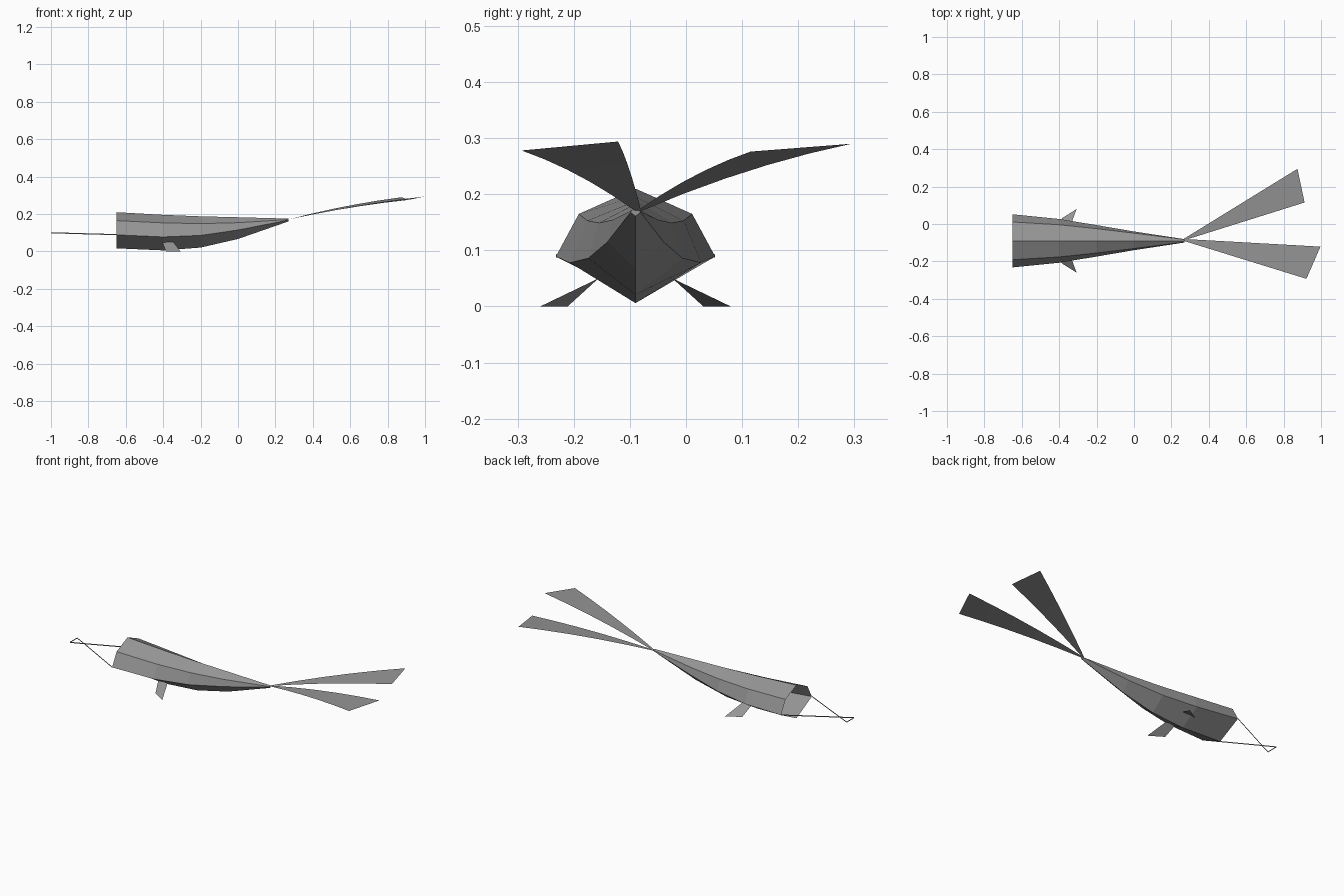
import bpy
from mathutils import Vector

if "Cube" in bpy.data.objects:
    bpy.data.objects.remove(bpy.data.objects["Cube"])

CY = -0.09  # y of the body's mirror plane

grey = bpy.data.materials.new("mid_grey")
grey.diffuse_color = (0.3, 0.3, 0.3, 1)
grey.use_nodes = True
grey.node_tree.nodes["Principled BSDF"].inputs["Base Color"].default_value = grey.diffuse_color


def add_mesh(name, verts, faces):
    mesh = bpy.data.meshes.new(name)
    mesh.from_pydata(verts, [], faces)
    mesh.materials.append(grey)
    obj = bpy.data.objects.new(name, mesh)
    bpy.context.collection.objects.link(obj)
    return obj


def strip(name, left, right):
    """Flat-faced strip between two rails of points."""
    n = len(left)
    faces = [(i, i + 1, n + i + 1, n + i) for i in range(n - 1)]
    return add_mesh(name, list(left) + list(right), faces)


# Body: six-sided tapering shell, open at the wide end
# station: x, top z, shoulder half width, shoulder z, side half width, side z, keel z
stations = [
    (-0.65, 0.210, 0.101, 0.165, 0.142, 0.089, 0.017),
    (-0.40, 0.196, 0.086, 0.153, 0.117, 0.078, 0.006),
    (-0.20, 0.188, 0.065, 0.149, 0.084, 0.086, 0.021),
    (0.00, 0.183, 0.041, 0.154, 0.050, 0.115, 0.067),
    (0.27, 0.176, 0.007, 0.171, 0.009, 0.168, 0.161),
]
verts, faces = [], []
for x, top, sw, sz, w, z, keel in stations:
    verts += [(x, CY, top), (x, CY + sw, sz), (x, CY + w, z),
              (x, CY, keel), (x, CY - w, z), (x, CY - sw, sz)]
for r in range(len(stations) - 1):
    for k in range(6):
        a, b = r * 6 + k, r * 6 + (k + 1) % 6
        faces.append((a, a + 6, b + 6, b))
last = (len(stations) - 1) * 6
faces.append(tuple(range(last, last + 6)))
add_mesh("body", verts, faces)


# Tail blades: long arched strips fanning out from the narrow end
def arched_edge(root, tip, steps=5):
    pts = []
    for i in range(steps + 1):
        t = i / steps
        p = Vector(root).lerp(Vector(tip), t)
        p.z = root[2] + (tip[2] - root[2]) * (1.35 * t - 0.35 * t * t)
        pts.append(p)
    return pts


strip("tail_blade_back",
      arched_edge((0.265, -0.080, 0.17), (0.874, 0.295, 0.290)),
      arched_edge((0.265, -0.088, 0.17), (0.912, 0.115, 0.276)))
strip("tail_blade_front",
      arched_edge((0.265, -0.080, 0.17), (0.997, -0.121, 0.294)),
      arched_edge((0.265, -0.090, 0.17), (0.922, -0.293, 0.278)))

# Belly fins: small flat plates reaching down to the ground
for side, label in ((1, "back"), (-1, "front")):
    strip("belly_fin_" + label,
          [(-0.405, CY + side * 0.066, 0.050), (-0.385, CY + side * 0.121, 0.0)],
          [(-0.345, CY + side * 0.066, 0.050), (-0.307, CY + side * 0.170, 0.0)])

# Tow line: thin upright ribbons that cross and close in a small loop
path = [(-0.65, CY + 0.142, 0.090), (-0.93, CY, 0.098), (-0.998, CY - 0.033, 0.100),
        (-0.998, CY + 0.033, 0.100), (-0.93, CY, 0.098), (-0.65, CY - 0.142, 0.090)]
strip("tow_line",
      [(x, y, z + 0.003) for x, y, z in path],
      [(x, y, z - 0.003) for x, y, z in path])
